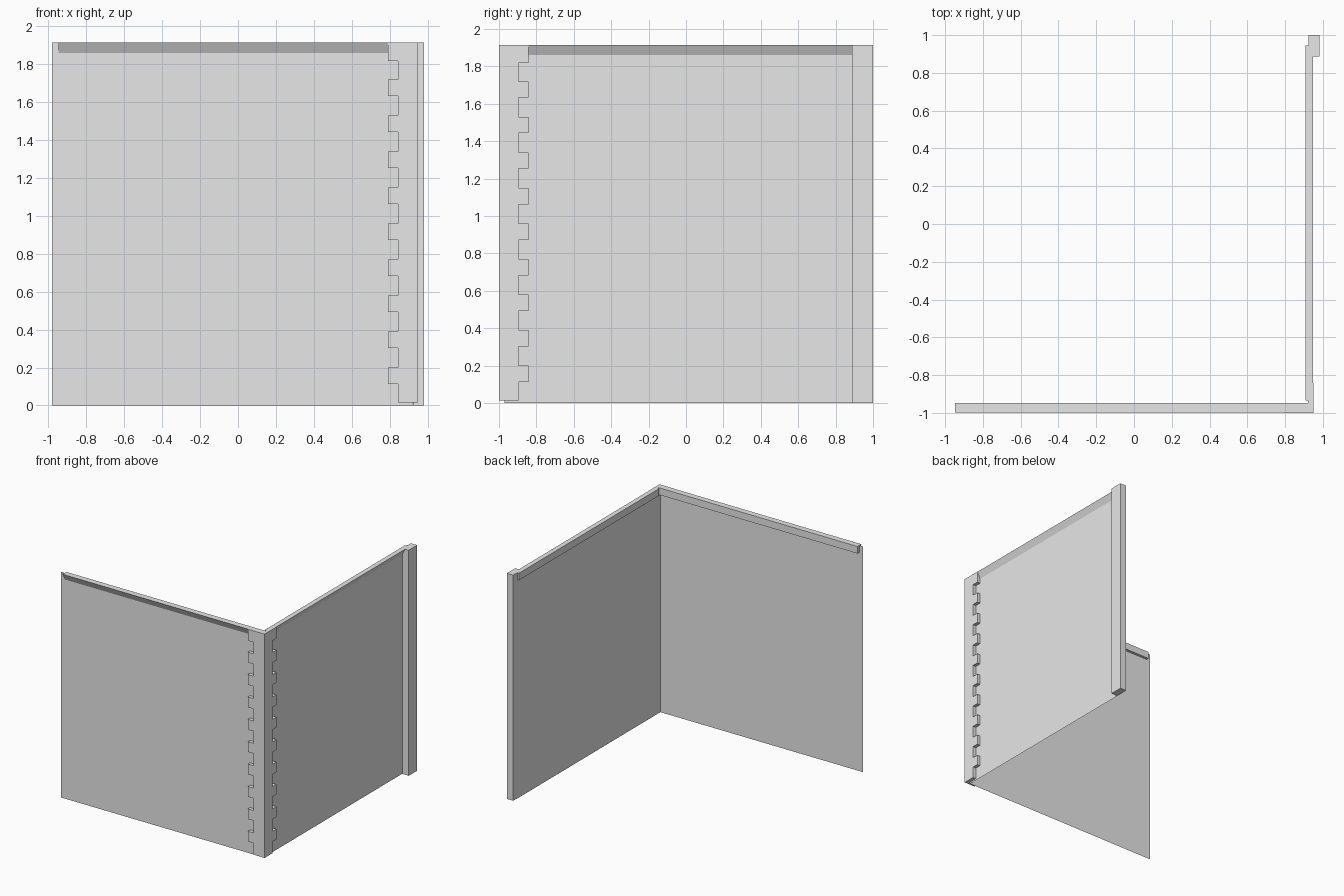
import bpy
import bmesh

cube = bpy.data.objects.get("Cube")
if cube:
    bpy.data.objects.remove(cube, do_unlink=True)

grey = bpy.data.materials.new("light_grey")
grey.use_nodes = True
grey.diffuse_color = (0.8, 0.8, 0.8, 1)
grey.node_tree.nodes["Principled BSDF"].inputs["Base Color"].default_value = (0.8, 0.8, 0.8, 1)

TOP = 1.915
WALL_X, WALL_Y = 0.92, -0.97        # planes of the side and front walls
OUT_X, OUT_Y = 0.95, -1.0           # outer faces of the corner stones
END = 0.982                         # outer limit in x


def finish(name, bm, closed=True):
    if closed:
        bmesh.ops.recalc_face_normals(bm, faces=bm.faces)
    mesh = bpy.data.meshes.new(name)
    bm.to_mesh(mesh)
    bm.free()
    mesh.materials.append(grey)
    obj = bpy.data.objects.new(name, mesh)
    bpy.context.collection.objects.link(obj)
    return obj


def sheet(name, a, b):
    """Upright single face between two floor points."""
    bm = bmesh.new()
    pts = [(*a, 0), (*b, 0), (*b, TOP), (*a, TOP)]
    bm.faces.new([bm.verts.new(p) for p in pts])
    finish(name, bm, False)


def prism(name, start, shift):
    """Closed solid swept from a polygon along a vector."""
    bm = bmesh.new()
    face = bm.faces.new([bm.verts.new(p) for p in start])
    new = bmesh.ops.extrude_face_region(bm, geom=[face], use_keep_orig=True)["geom"]
    bmesh.ops.translate(bm, vec=shift,
                        verts=[v for v in new if isinstance(v, bmesh.types.BMVert)])
    finish(name, bm)


# Thin wall panels
sheet("front_wall", (-END, WALL_Y), (WALL_X, WALL_Y))
sheet("side_wall", (WALL_X, WALL_Y), (WALL_X, 0.965))


# Copings: sloped underside outside, square lip inside
def coping_profile(wall, outer, inner):
    return [(wall, 1.86), (outer, TOP), (inner, TOP), (inner, 1.855), (wall, 1.855)]


prism("front_coping",
      [(-0.948, y, z) for y, z in coping_profile(WALL_Y, -0.998, -0.947)],
      (WALL_X + 0.948, 0, 0))
prism("side_coping",
      [(x, -0.935, z) for x, z in coping_profile(WALL_X, 0.948, 0.907)],
      (0, 1.88, 0))

# End pilaster
prism("end_pilaster",
      [(0.923, 0.887, 0), (END, 0.887, 0), (END, 1, 0), (0.923, 1, 0)],
      (0, 0, TOP))

# Corner stones: toothed outline wrapped around both walls
NARROW, WIDE, PITCH = 0.105, 0.158, 0.19
outline = [(0, 0.015), (NARROW, 0.015)]
for i in range(9):
    low, high = 0.113 + PITCH * i, 0.2 + PITCH * i
    outline += [(NARROW, low), (WIDE, low), (WIDE, high), (NARROW, high)]
outline += [(NARROW, 1.818), (WIDE, 1.818), (WIDE, TOP), (0, TOP)]

bm = bmesh.new()
for side in (False, True):
    outer, inner = [], []
    for reach, z in outline:
        if side:
            o = (OUT_X, OUT_Y + reach, z)
            n = (WALL_X, OUT_Y + reach if reach else WALL_Y, z)
        else:
            o = (OUT_X - reach, OUT_Y, z)
            n = (OUT_X - reach if reach else WALL_X, WALL_Y, z)
        outer.append(bm.verts.new(o))
        inner.append(bm.verts.new(n))
    bm.faces.new(outer)
    for k in range(len(outline) - 1):
        bm.faces.new((outer[k], outer[k + 1], inner[k + 1], inner[k]))
    bm.faces.new(inner[::-1])
bmesh.ops.remove_doubles(bm, verts=bm.verts, dist=0.0001)
finish("corner_stones", bm)
